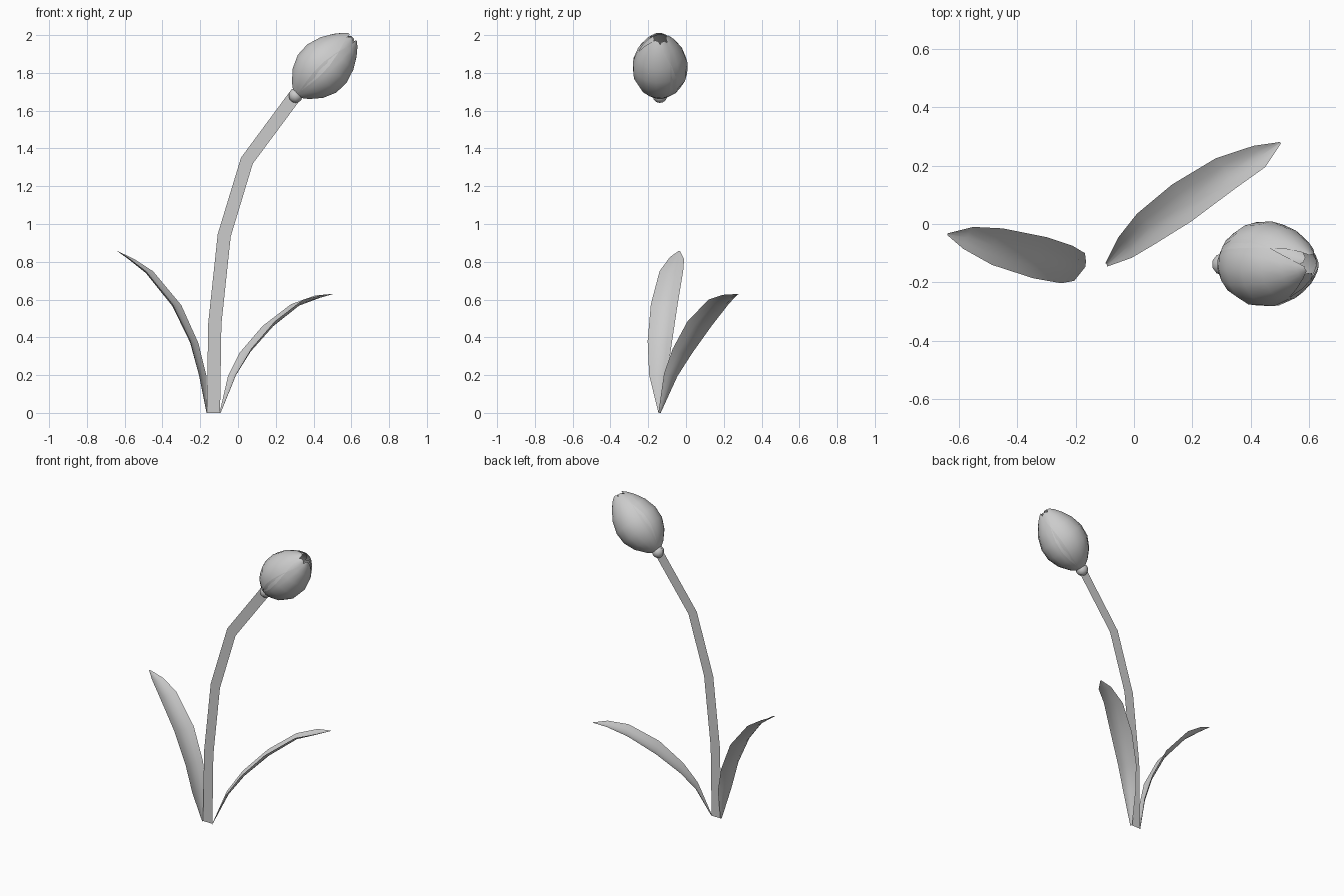
import bpy, math
from mathutils import Vector

if "Cube" in bpy.data.objects:
    bpy.data.objects.remove(bpy.data.objects["Cube"])


def add_mesh(name, verts, faces, smooth=True):
    me = bpy.data.meshes.new(name)
    me.from_pydata([tuple(v) for v in verts], [], faces)
    me.update()
    for p in me.polygons:
        p.use_smooth = smooth
    ob = bpy.data.objects.new(name, me)
    bpy.context.collection.objects.link(ob)
    return ob


def grid_faces(rows, cols):
    return [(r * cols + c, r * cols + c + 1, (r + 1) * cols + c + 1, (r + 1) * cols + c)
            for r in range(rows - 1) for c in range(cols - 1)]


Y = -0.138

# Stem: a flat ribbon bending to the right
path = [(-0.13, 0), (-0.123, 0.47), (-0.073, 0.94), (0.047, 1.335), (0.31, 1.69)]
verts = []
for i, p in enumerate(path):
    a, b = Vector(path[max(i - 1, 0)]), Vector(path[min(i + 1, len(path) - 1)])
    d = (b - a).normalized()
    if i == 0:
        d = Vector((0, 1))
    for s in (-0.035, 0.035):
        verts.append((p[0] + d.y * s, Y, p[1] - d.x * s))
add_mesh("stem", verts, grid_faces(len(path), 2), smooth=False)


# Leaves: cupped blades between a near and a far edge
def leaf(name, near, far, depth, cols=5):
    near = [Vector(p) for p in near]
    far = [Vector(p) for p in far]
    mid = [(a + b) / 2 for a, b in zip(near, far)]
    verts = []
    n = len(mid)
    wmax = max((b - a).length for a, b in zip(near, far))
    for i in range(n):
        along = mid[min(i + 1, n - 1)] - mid[max(i - 1, 0)]
        across = far[i] - near[i]
        out = along.cross(across).normalized()
        if out.z > 0:
            out = -out
        for c in range(cols):
            t = c / (cols - 1)
            bulge = depth * across.length / wmax * (1 - (2 * t - 1) ** 2)
            verts.append(near[i] + across * t + out * bulge)
    add_mesh(name, verts, grid_faces(n, cols))


leaf("left_leaf",
     [(-0.166, -0.146, 0), (-0.205, -0.195, 0.2), (-0.25, -0.203, 0.38), (-0.345, -0.186, 0.575),
      (-0.487, -0.14, 0.75), (-0.585, -0.085, 0.825), (-0.64, -0.038, 0.858)],
     [(-0.164, -0.134, 0), (-0.168, -0.1, 0.2), (-0.21, -0.075, 0.37), (-0.30, -0.045, 0.57),
      (-0.45, -0.015, 0.75), (-0.55, -0.01, 0.815), (-0.638, -0.032, 0.857)], 0.022)
leaf("right_leaf",
     [(-0.092, -0.146, 0), (-0.008, -0.116, 0.21), (0.07, -0.07, 0.34), (0.195, 0.008, 0.485),
      (0.345, 0.12, 0.6), (0.45, 0.195, 0.625), (0.504, 0.276, 0.63)],
     [(-0.098, -0.134, 0), (-0.053, -0.045, 0.195), (0.01, 0.035, 0.32), (0.13, 0.135, 0.46),
      (0.28, 0.225, 0.575), (0.41, 0.268, 0.622), (0.5, 0.281, 0.63)], 0.026)

# Bud: three inner and three outer petals wrapped round a tilted axis
base = Vector((0.31, Y, 1.685))
axis = Vector((0.7, 0, 0.714)).normalized()
side = Vector((0, 1, 0))
up = axis.cross(side)
profile = [(0.0, 0.025, 60), (0.03, 0.065, 62), (0.085, 0.113, 66), (0.155, 0.144, 68),
           (0.23, 0.147, 67), (0.305, 0.124, 62), (0.365, 0.088, 52), (0.405, 0.055, 38),
           (0.425, 0.033, 16)]
COLS = 7
for k in range(6):
    inner = k % 2
    verts = []
    for t, r, half in profile:
        for c in range(COLS):
            u = 2 * c / (COLS - 1) - 1
            ang = math.radians(60 * k + half * u)
            # petals flatten slightly inward toward one edge so they overlap
            rad = r * (0.955 if inner else 1.0) * (1 - 0.02 * u * u)
            verts.append(base + axis * t * (0.985 if inner else 1.0)
                         + (side * math.cos(ang) + up * math.sin(ang)) * rad)
    add_mesh(f"{'inner' if inner else 'outer'}_petal_{k // 2 + 1}", verts,
             grid_faces(len(profile), COLS))

# Small knob joining stem and bud
bpy.ops.mesh.primitive_uv_sphere_add(segments=10, ring_count=7, radius=0.039,
                                     location=(0.305, Y, 1.68))
knob = bpy.context.object
knob.name = "bud_knob"
bpy.ops.object.shade_smooth()
